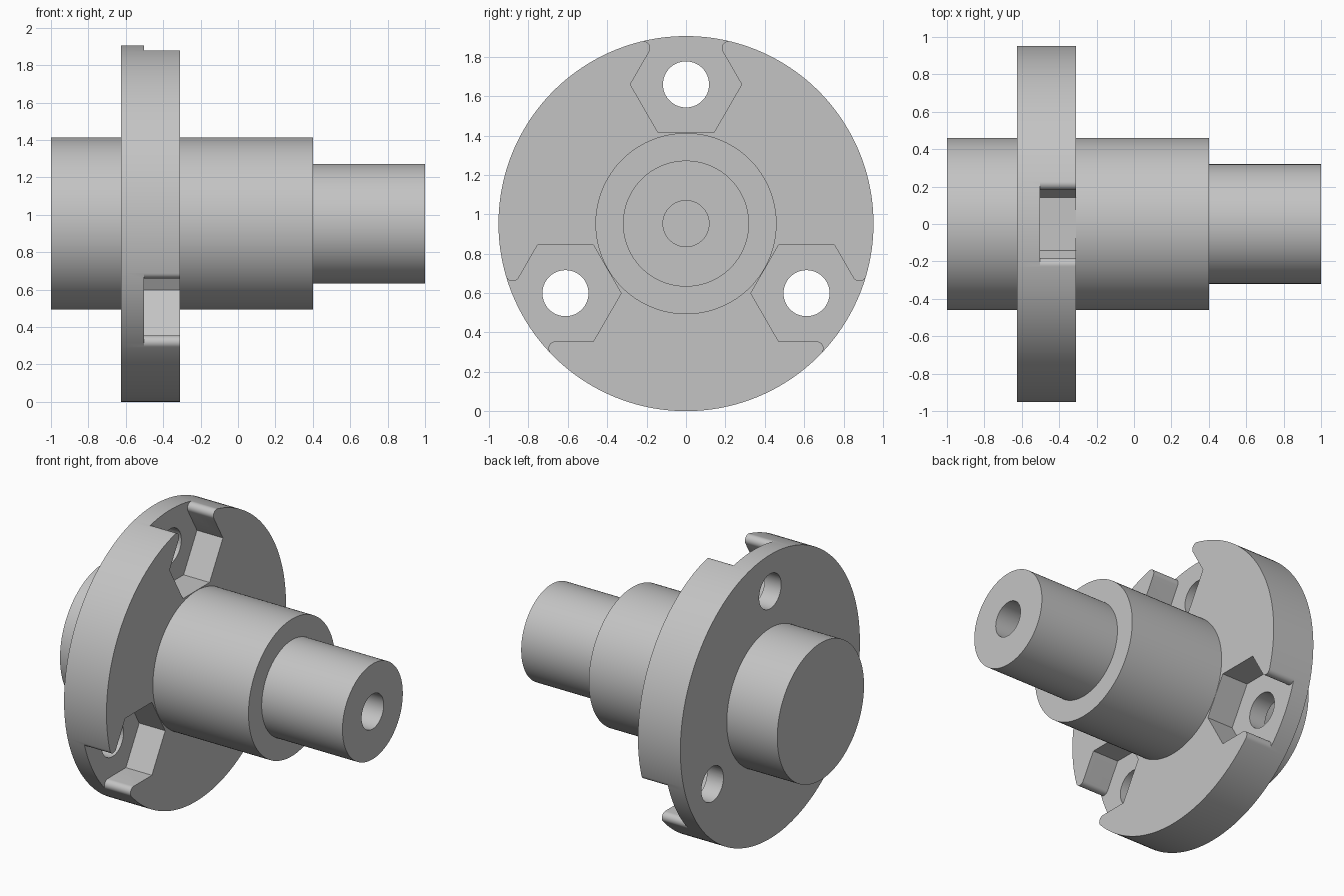
import bpy, bmesh
from math import sin, cos, pi, atan2, radians, sqrt
from mathutils import Vector, Matrix

if "Cube" in bpy.data.objects:
    bpy.data.objects.remove(bpy.data.objects["Cube"])

R = 0.9525            # flange radius, also the height of the axis
HUB, SHAFT, BORE = 0.46, 0.32, 0.117
BOLT_CIRCLE = 0.707
HEX = 0.283           # pocket corner radius
FILLET = 0.035
BACK, POCKET, FACE = -0.625, -0.503, -0.31

steel = bpy.data.materials.new("grey steel")
steel.use_nodes = True
steel.diffuse_color = (0.55, 0.55, 0.55, 1)
steel.node_tree.nodes["Principled BSDF"].inputs["Base Color"].default_value = (0.55, 0.55, 0.55, 1)


def make_object(name, bm):
    bmesh.ops.recalc_face_normals(bm, faces=bm.faces)
    mesh = bpy.data.meshes.new(name)
    bm.to_mesh(mesh)
    bm.free()
    mesh.materials.append(steel)
    obj = bpy.data.objects.new(name, mesh)
    bpy.context.collection.objects.link(obj)
    obj.location.z = R
    return obj


def lathe(name, profile, segments=180):
    """Spin an (x, radius) profile around the x axis."""
    bm = bmesh.new()
    verts = [bm.verts.new((x, 0, r)) for x, r in profile]
    edges = [bm.edges.new(pair) for pair in zip(verts, verts[1:])]
    bmesh.ops.spin(bm, geom=verts + edges, cent=(0, 0, 0), axis=(1, 0, 0),
                   angle=2 * pi, steps=segments)
    bmesh.ops.remove_doubles(bm, verts=bm.verts, dist=0.0001)
    return make_object(name, bm)


def three_prisms(name, outline, x0, x1):
    """Extrude a (y, z) outline along x, repeated three times round the axis."""
    bm = bmesh.new()
    for k in range(3):
        turn = Matrix.Rotation(k * 2 * pi / 3, 3, 'X')
        face = bm.faces.new([bm.verts.new(turn @ Vector((x0, y, z))) for y, z in outline])
        new = bmesh.ops.extrude_face_region(bm, geom=[face])["geom"]
        bmesh.ops.translate(bm, vec=(x1 - x0, 0, 0),
                            verts=[v for v in new if isinstance(v, bmesh.types.BMVert)])
    obj = make_object(name, bm)
    obj.hide_render = True
    return obj


def pocket_outline():
    """Half hexagon opening to the rim through rounded lips."""
    corner = Vector((HEX, BOLT_CIRCLE))
    along = Vector((-0.5, sqrt(0.75)))
    outward = Vector((sqrt(0.75), 0.5))
    # lip arc tangent to both the pocket wall and the rim
    q = corner + outward * FILLET
    t = -q.dot(along) + sqrt(q.dot(along) ** 2 - q.length_squared + (R - FILLET) ** 2)
    c = q + along * t
    start, end = radians(210), atan2(c.y, c.x)
    side = [Vector((HEX / 2, HUB + 0.002)), corner]
    for i in range(13):
        a = start + (end - start) * i / 12
        side.append(c + FILLET * Vector((cos(a), sin(a))))
    side.append(c.normalized() * R * 1.1)
    return [tuple(p) for p in side] + [(-p.x, p.y) for p in reversed(side)]


# Flanged shaft with a blind centre bore
body = lathe("flanged_shaft", [
    (-1, 0), (-1, HUB), (BACK, HUB), (BACK, R), (FACE, R), (FACE, HUB),
    (0.4, HUB), (0.4, SHAFT), (1, SHAFT), (1, BORE), (0.4, BORE), (0.4, 0)])

# Cutters: hexagonal pockets and bolt holes
circle = [(BORE * cos(i * pi / 32), BOLT_CIRCLE + BORE * sin(i * pi / 32)) for i in range(64)]
cutters = [three_prisms("pocket_cutter", pocket_outline(), POCKET, FACE + 0.1),
           three_prisms("bolt_hole_cutter", circle, BACK - 0.1, FACE + 0.1)]
for cutter in cutters:
    mod = body.modifiers.new(cutter.name, 'BOOLEAN')
    mod.operation = 'DIFFERENCE'
    mod.solver = 'EXACT'
    mod.object = cutter

# Bake the cuts and drop the cutters
bpy.context.view_layer.update()
cut = bpy.data.meshes.new_from_object(body.evaluated_get(bpy.context.evaluated_depsgraph_get()))
body.modifiers.clear()
body.data = cut
for cutter in cutters:
    bpy.data.objects.remove(cutter)

# Smooth round walls, crisp edges
bpy.ops.object.select_all(action='DESELECT')
body.select_set(True)
bpy.context.view_layer.objects.active = body
bpy.ops.object.shade_smooth_by_angle(angle=radians(25))
